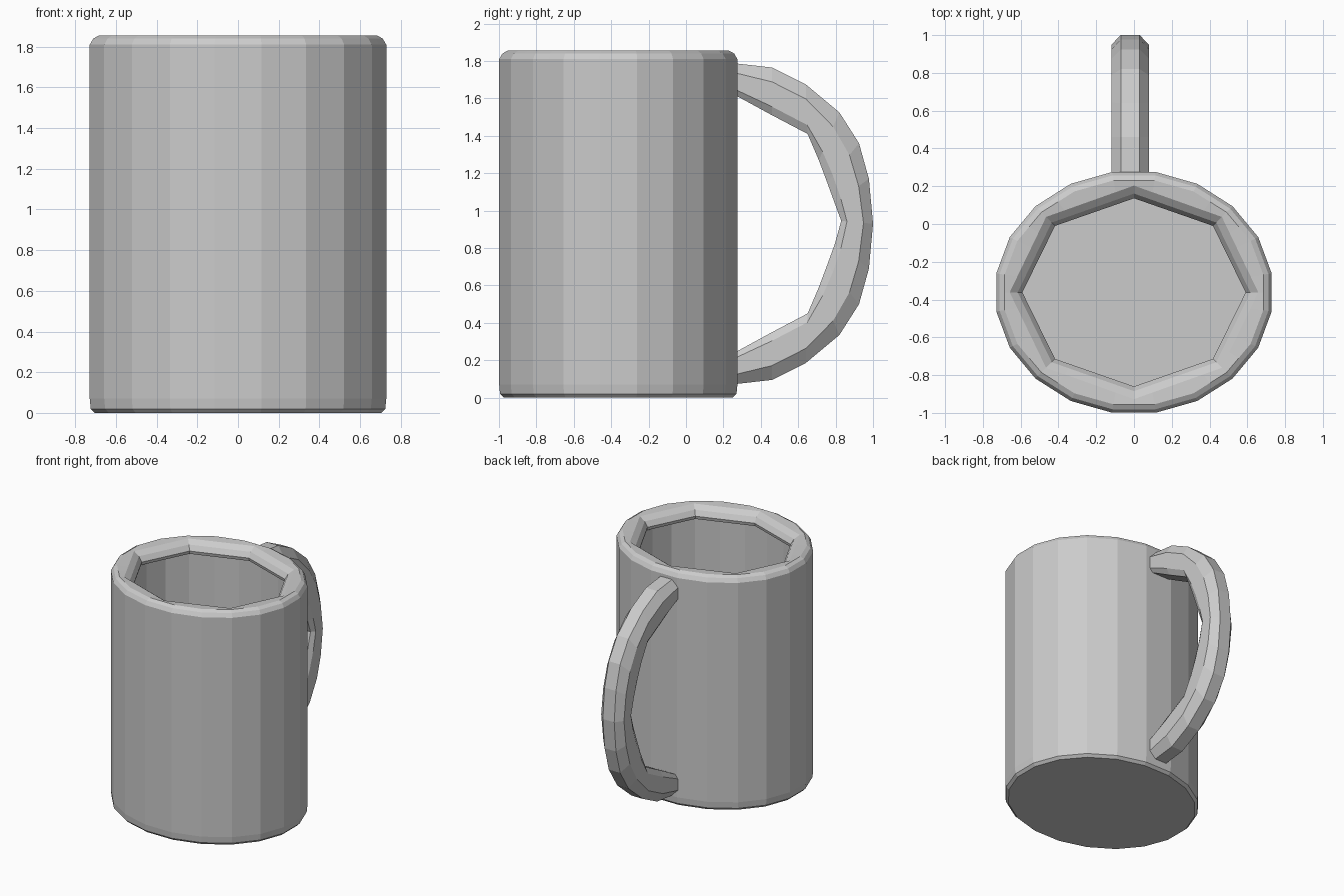
import bpy, bmesh, math

cube = bpy.data.objects.get("Cube")
if cube:
    bpy.data.objects.remove(cube, do_unlink=True)

grey = bpy.data.materials.new("plain grey")
grey.use_nodes = True
colour = (0.6, 0.6, 0.6, 1)
grey.diffuse_color = colour
grey.node_tree.nodes["Principled BSDF"].inputs["Base Color"].default_value = colour


def loft(name, rings):
    """Skin closed rings of points in order, cap both ends, make an object."""
    bm = bmesh.new()
    loops = [[bm.verts.new(p) for p in ring] for ring in rings]
    for a, b in zip(loops, loops[1:]):
        for i in range(len(a)):
            j = (i + 1) % len(a)
            bm.faces.new((a[i], a[j], b[j], b[i]))
    bm.faces.new(loops[0])
    bm.faces.new(loops[-1])
    bmesh.ops.recalc_face_normals(bm, faces=bm.faces)
    mesh = bpy.data.meshes.new(name)
    bm.to_mesh(mesh)
    bm.free()
    mesh.materials.append(grey)
    obj = bpy.data.objects.new(name, mesh)
    bpy.context.collection.objects.link(obj)


STEPS = 40
CENTRE_Y = -0.362


def oval(inset, z, sides, offset):
    """Oval outline that follows a polygon with the given number of sides."""
    rx, ry = 0.738 - inset, 0.645 - inset
    wedge = 2 * math.pi / sides
    ring = []
    for k in range(STEPS):
        angle = 2 * math.pi * k / STEPS
        local = (angle - offset) % wedge - wedge / 2
        r = math.cos(wedge / 2) / math.cos(local)
        ring.append((rx * r * math.cos(angle),
                     CENTRE_Y + ry * r * math.sin(angle), z))
    return ring


def facets(inset, z):
    return oval(inset, z, 20, math.pi / 20)


def octagon(inset, z):
    return oval(inset, z, 8, 0)


# Cup: faceted outside, rolled rim with an eight-sided mouth, hollow with a floor
loft("cup", [
    facets(0.025, 0), facets(0.005, 0.02), facets(0, 0.07),
    facets(0, 1.81), facets(0.018, 1.84), facets(0.045, 1.855),
    octagon(0.08, 1.85), octagon(0.122, 1.82), octagon(0.147, 1.78),
    octagon(0.14, 1.755), facets(0.125, 1.75), facets(0.125, 0.07)])

# Handle: pairs of outer and inner edge points (y, z) for the upper half
upper = [((0.24, 1.79), (0.24, 1.63)), ((0.46, 1.765), (0.46, 1.51)),
         ((0.64, 1.675), (0.65, 1.41)), ((0.82, 1.525), (0.71, 1.27)),
         ((0.925, 1.36), (0.755, 1.15)), ((0.978, 1.17), (0.795, 1.04)),
         ((1.0, 0.93), (0.83, 0.945))]
lower = [tuple((y, 1.86 - z) for y, z in pair) for pair in reversed(upper[:-1])]

# Cross-section: depth from outer edge, half width
half = [(0, 0.05), (0.3, 0.1), (0.82, 0.1), (1, 0.075)]
section = half + [(f, -w) for f, w in reversed(half)]
HANDLE_X = -0.02

rings = []
for (oy, oz), (iy, iz) in upper + lower:
    rings.append([(HANDLE_X + w, oy + (iy - oy) * f, oz + (iz - oz) * f)
                  for f, w in section])
loft("handle", rings)
